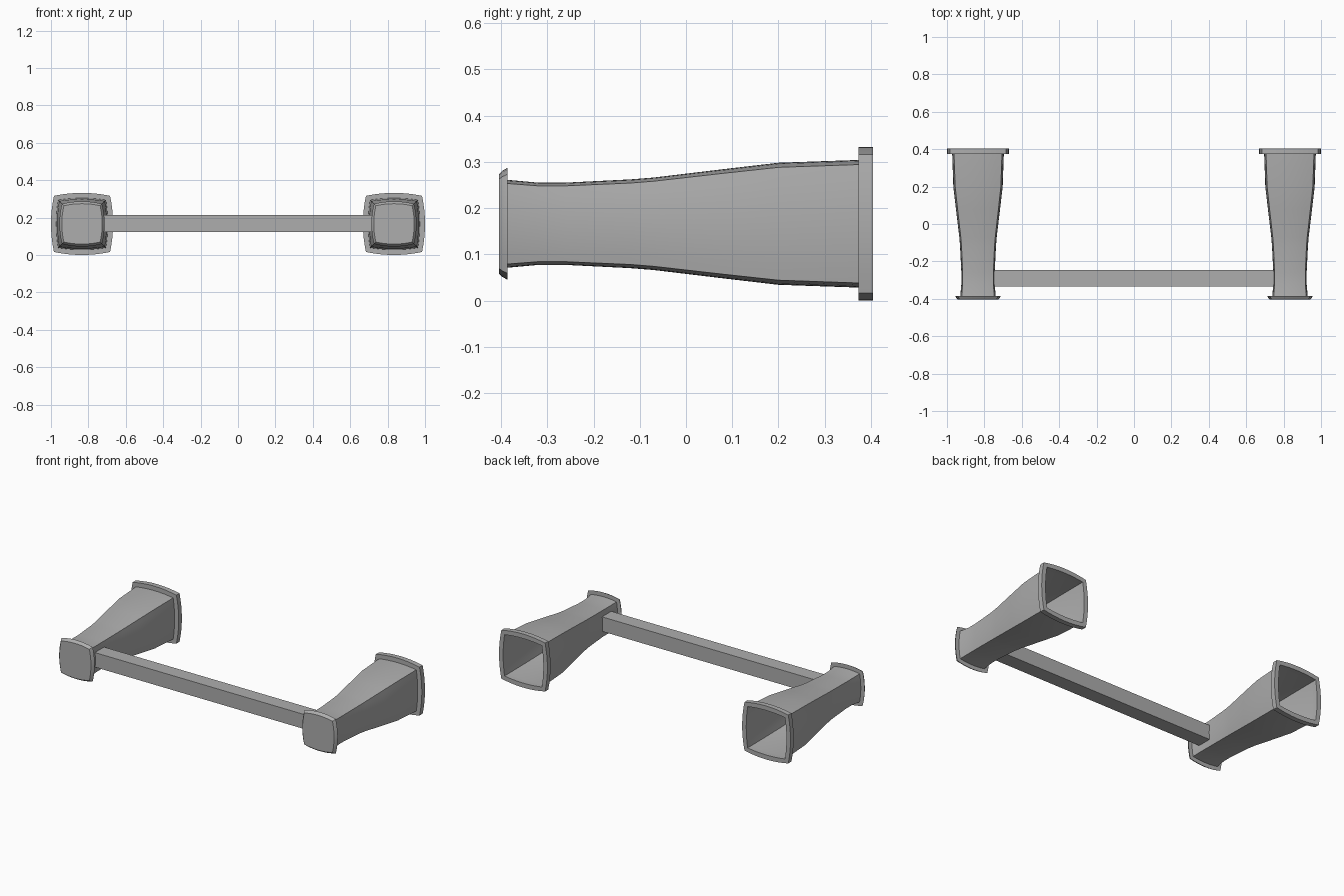
import bpy
import bmesh
import math

cube = bpy.data.objects.get("Cube")
if cube:
    bpy.data.objects.remove(cube, do_unlink=True)

POST_X, MID_Z = 0.834, 0.166
SIDE_STEPS = 8

metal = bpy.data.materials.new("satin_grey_metal")
metal.use_nodes = True
grey = (0.42, 0.42, 0.42, 1)
metal.diffuse_color = grey
metal.node_tree.nodes["Principled BSDF"].inputs["Base Color"].default_value = grey


def bowed_square(half, corner):
    """Square outline (x, z) whose four sides bow out from the corners."""
    pts = []
    for side in range(4):
        a = side * math.pi / 2
        for i in range(SIDE_STEPS):
            t = 2 * i / SIDE_STEPS - 1
            u, v = t * corner, corner + (half - corner) * (1 - t * t)
            # side 0 is the top, then continue clockwise
            pts.append((u * math.cos(a) + v * math.sin(a),
                        v * math.cos(a) - u * math.sin(a)))
    return pts


def loft(name, sections, x, cap_first=False):
    """Skin bowed squares given as (y, half, corner) from front to back."""
    bm = bmesh.new()
    rings = [[bm.verts.new((px, y, pz)) for px, pz in bowed_square(h, c)]
             for y, h, c in sections]
    n = len(rings[0])
    for r0, r1 in zip(rings, rings[1:]):
        for i in range(n):
            j = (i + 1) % n
            bm.faces.new((r0[i], r0[j], r1[j], r1[i]))
    if cap_first:
        bm.faces.new(rings[0][::-1])
    bmesh.ops.recalc_face_normals(bm, faces=bm.faces)
    return finish(name, bm, (x, 0, MID_Z))


def finish(name, bm, location):
    mesh = bpy.data.meshes.new(name)
    bm.to_mesh(mesh)
    bm.free()
    mesh.materials.append(metal)
    obj = bpy.data.objects.new(name, mesh)
    obj.location = location
    bpy.context.collection.objects.link(obj)
    bpy.ops.object.select_all(action="DESELECT")
    obj.select_set(True)
    bpy.context.view_layer.objects.active = obj
    bpy.ops.object.shade_smooth_by_angle(angle=math.radians(25))
    return obj


# Waisted hollow post, flaring towards the wall
body = [(-0.386, 0.095, 0.087), (-0.32, 0.089, 0.082), (-0.26, 0.089, 0.082),
        (-0.12, 0.096, 0.088), (-0.07, 0.100, 0.092), (0.08, 0.118, 0.109),
        (0.20, 0.132, 0.122), (0.373, 0.138, 0.128)]
# Front cap with a bevelled rim
cap = [(-0.404, 0.108, 0.097), (-0.397, 0.115, 0.102),
       (-0.386, 0.121, 0.107), (-0.386, 0.095, 0.087)]
# Wall flange: a bowed ring open in the middle
flange = [(0.373, 0.138, 0.128), (0.373, 0.166, 0.150),
          (0.404, 0.166, 0.150), (0.404, 0.138, 0.128), (0.373, 0.138, 0.128)]

for label, side in (("left", 1), ("right", -1)):
    x = side * POST_X
    loft(label + "_post", body, x)
    loft(label + "_cap", cap, x, cap_first=True)
    loft(label + "_flange", flange, x)

# Square crossbar between the posts
bm = bmesh.new()
bmesh.ops.create_cube(bm, size=1)
bmesh.ops.scale(bm, verts=bm.verts, vec=(1.496, 0.09, 0.09))
finish("crossbar", bm, (0, -0.29, 0.169))
